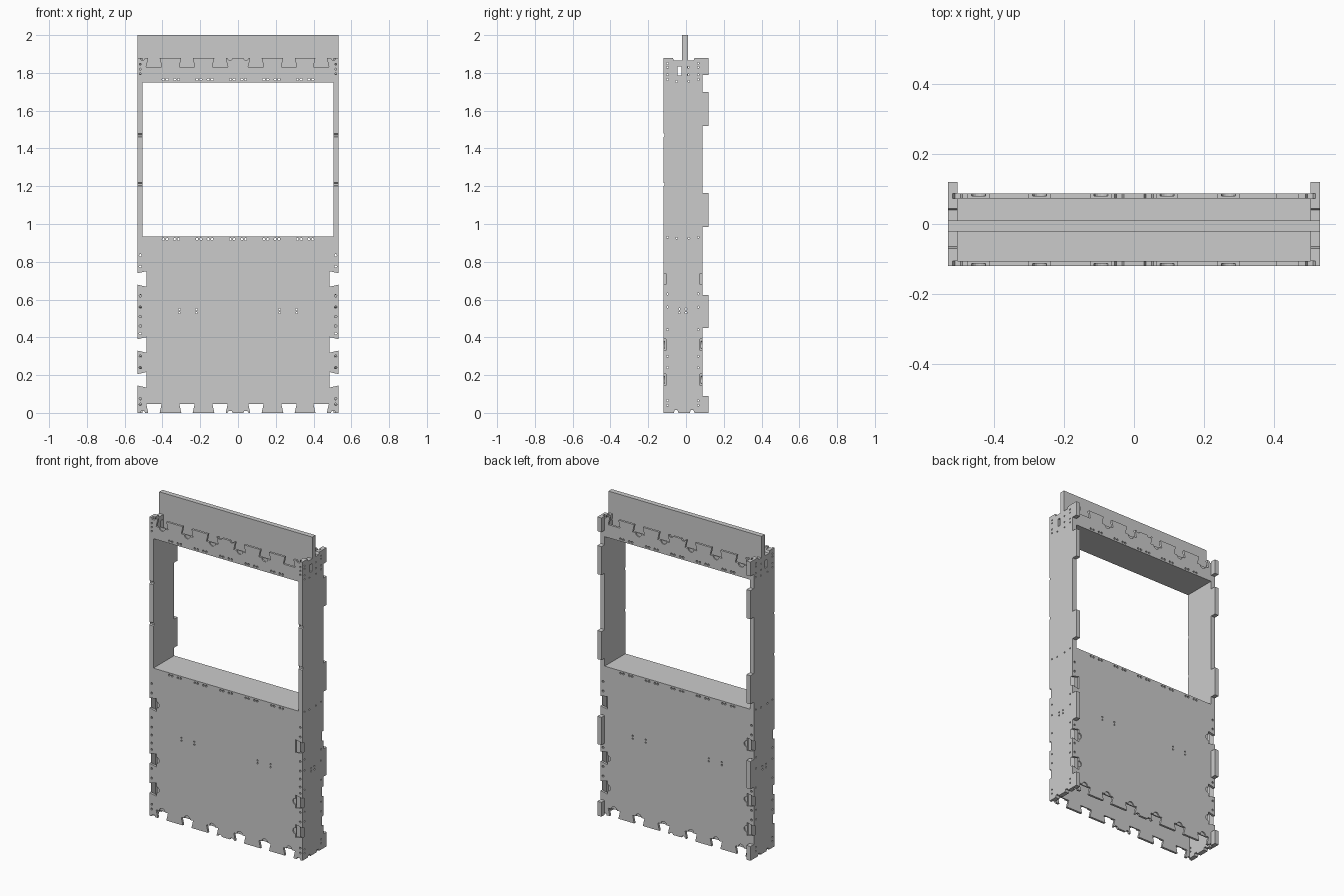
import bpy, bmesh, math
from mathutils import Vector

if "Cube" in bpy.data.objects:
    bpy.data.objects.remove(bpy.data.objects["Cube"])

W, T = 0.533, 0.03            # half width, plate thickness
F0, F1 = -0.12, -0.106        # front skin
B0, B1 = 0.073, 0.087         # back skin
INN = 0.505                   # inner face of the sides
NX = [-0.445, -0.27, -0.095, 0.095, 0.27, 0.44]
NZ = [0.175, 0.36, 0.709]
D = 0.048                     # dovetail depth


def finish(name, bm):
    me = bpy.data.meshes.new(name)
    bm.to_mesh(me)
    bm.free()
    ob = bpy.data.objects.new(name, me)
    bpy.context.collection.objects.link(ob)
    return ob


def circle(u, v, r=0.0065, n=10):
    return [(u + r * math.cos(2 * math.pi * i / n), v + r * math.sin(2 * math.pi * i / n)) for i in range(n)]


def sheet(name, outline, holes, axis, lo, hi, open_y=()):
    """Extrude a flat outline with holes along x or y; faces lying at open_y are left out."""
    cu = bpy.data.curves.new(name, 'CURVE')
    cu.dimensions, cu.fill_mode, cu.extrude = '2D', 'BOTH', (hi - lo) / 2
    for loop in [outline] + holes:
        sp = cu.splines.new('POLY')
        sp.points.add(len(loop) - 1)
        for p, (u, v) in zip(sp.points, loop):
            p.co = (u, v, 0, 1)
        sp.use_cyclic_u = True
    tmp = bpy.data.objects.new(name + "_curve", cu)
    bpy.context.collection.objects.link(tmp)
    me = bpy.data.meshes.new_from_object(tmp.evaluated_get(bpy.context.evaluated_depsgraph_get()))
    bpy.data.objects.remove(tmp)
    bpy.data.curves.remove(cu)
    bm = bmesh.new()
    bm.from_mesh(me)
    bpy.data.meshes.remove(me)
    mid = (lo + hi) / 2
    for vt in bm.verts:
        u, v, w = vt.co
        vt.co = (u, w + mid, v) if axis == 'y' else (w + mid, u, v)
    bmesh.ops.remove_doubles(bm, verts=bm.verts, dist=1e-5)
    bmesh.ops.recalc_face_normals(bm, faces=bm.faces)
    gone = [f for f in bm.faces if any(all(abs(v.co.y - y) < 1e-4 for v in f.verts) for y in open_y)]
    bmesh.ops.delete(bm, geom=gone, context='FACES')
    for f in bm.faces:
        f.smooth = False
    return finish(name, bm)


def box(name, lo, hi, keep=None):
    bm = bmesh.new()
    bmesh.ops.create_cube(bm, size=1)
    for v in bm.verts:
        v.co = [(a + b) / 2 + c * (b - a) for a, b, c in zip(lo, hi, v.co)]
    if keep is not None:
        bm.normal_update()
        bmesh.ops.delete(bm, geom=[f for f in bm.faces if abs(f.normal[keep]) < 0.5], context='FACES')
    return finish(name, bm)


def jagged(notches, nicks=()):
    """Points (along, depth) of an edge with dovetail notches and small nicks."""
    pts = []
    for c, kind in sorted([(n, 0) for n in notches] + [(n, 1) for n in nicks]):
        if kind:
            pts += [(c - 0.014, 0), (c - 0.008, 0.011), (c + 0.008, 0.011), (c + 0.014, 0)]
        else:
            pts += [(c - 0.03, 0), (c - 0.041, D), (c + 0.041, D), (c + 0.03, 0)]
    return pts


def pockets(ob, spots, outer, sign):
    """Cut half-depth round pockets beside the dovetails."""
    bm = bmesh.new()
    for x, z in spots:
        r = bmesh.ops.create_cone(bm, cap_ends=True, segments=16, radius1=0.02, radius2=0.02, depth=0.02)
        for v in r['verts']:
            a, b, c = v.co
            v.co = (x + a, outer - sign * 0.003 + c, z + b)
    bmesh.ops.recalc_face_normals(bm, faces=bm.faces)
    cut = finish("pocket_cutter", bm)
    cut.hide_render = True
    m = ob.modifiers.new("pockets", 'BOOLEAN')
    m.object, m.operation, m.solver = cut, 'DIFFERENCE', 'EXACT'
    me = bpy.data.meshes.new_from_object(ob.evaluated_get(bpy.context.evaluated_depsgraph_get()))
    ob.modifiers.clear()
    ob.data = me
    bpy.data.objects.remove(cut)


NICKS = [-0.505, -0.042, 0.042, 0.505]
row = [c + s for c in (-0.355, -0.177, 0, 0.177, 0.355) for s in (-0.04, -0.02, 0.02, 0.04)]

# Front and back skins: lower panel and header
low = [(-W, 0)] + jagged(NX, NICKS) + [(W, 0)]
low += [(W - d, z) for z, d in jagged(NZ)] + [(W, 0.935), (-W, 0.935)]
low += [(-W + d, z) for z, d in reversed(jagged(NZ))]
low_holes = [circle(x, 0.92) for x in row]
low_holes += [circle(s * 0.517, z) for s in (-1, 1)
              for z in (0.045, 0.075, 0.24, 0.30, 0.42, 0.46, 0.51, 0.56, 0.62, 0.775, 0.835)]
low_holes += [circle(s * x, z, 0.005) for s in (-1, 1) for x in (0.22, 0.31) for z in (0.53, 0.548)]
head = [(-W, 1.75), (W, 1.75), (W, 1.88)]
head += [(x, 1.88 - d) for x, d in reversed(jagged(NX, NICKS))] + [(-W, 1.88)]
head_holes = [circle(x, 1.765) for x in row]
head_holes += [circle(s * 0.517, z, 0.005) for s in (-1, 1) for z in (1.795, 1.82, 1.845)]
for side, lo, hi, outer, sign in (("front", F0, F1, F0, 1), ("back", B0, B1, B1, -1)):
    panel = sheet(side + "_lower_panel", low, low_holes, 'y', lo, hi)
    pockets(panel, [(x, D) for x in NX] + [(s * (W - D), z) for s in (-1, 1) for z in NZ], outer, sign)
    header = sheet(side + "_header_panel", head, head_holes, 'y', lo, hi)
    pockets(header, [(x, 1.88 - D) for x in NX], outer, sign)

# Side panels, open where the skins cover their edges
prof = [(F1, 0), (-0.065, 0), (-0.06, 0.014), (-0.045, 0.014), (-0.04, 0), (0.02, 0), (0.025, 0.014),
        (0.04, 0.014), (0.045, 0), (B0, 0), (B0, 0.935), (B1, 0.935), (B1, 1.75), (B0, 1.75), (B0, 1.88),
        (0.045, 1.88), (0.04, 1.865), (-0.065, 1.865), (-0.07, 1.88), (F1, 1.88), (F1, 1.75),
        (F0, 1.75), (F0, 1.48), (-0.114, 1.475), (-0.114, 1.465), (F0, 1.46),
        (F0, 1.22), (-0.114, 1.215), (-0.114, 1.205), (F0, 1.20), (F0, 0.935), (F1, 0.935)]
side_holes = [circle(y, z, 0.005) for y in (-0.098, 0.065)
              for z in (0.04, 0.065, 0.24, 0.30, 0.44, 0.56, 0.63, 0.93, 1.765, 1.79, 1.83, 1.85)]
side_holes += [circle(y, z, 0.005) for y in (-0.035, 0.0) for z in (0.53, 0.55)]
side_holes += [circle(y, z, 0.005) for y in (-0.05, 0.015) for z in (0.925, 1.755)]
side_holes += [circle(0.013, z, 0.005) for z in (1.79, 1.83)]
side_holes.append([(-0.044, 1.785), (-0.024, 1.785), (-0.024, 1.835), (-0.044, 1.835)])
for name, lo, hi in (("left", -W, -INN), ("right", INN, W)):
    sheet(name + "_side_panel", prof, side_holes, 'x', lo, hi, (F1, B0))
    # Tabs along the back edge
    for i, (z0, z1) in enumerate([(0, 0.09), (0.45, 0.625), (0.985, 1.165), (1.52, 1.70), (1.79, 1.88)]):
        box(f"{name}_back_tab_{i + 1}", (lo, B1, z0), (hi, 0.12, z1))

# Window sill and window head, open-ended against the skins and sides
box("window_sill", (-INN, F1, 0.905), (INN, B0, 0.935), keep=2)
box("window_head", (-INN, F1, 1.75), (INN, B0, 1.78), keep=2)

# Upright top board sitting between the header panels
board = [(-W, 1.865), (-W, 2), (W, 2), (W, 1.865), (INN, 1.865), (INN, 1.78), (-INN, 1.78), (-INN, 1.865)]
sheet("top_board", board, [], 'y', -0.022, 0.01)
